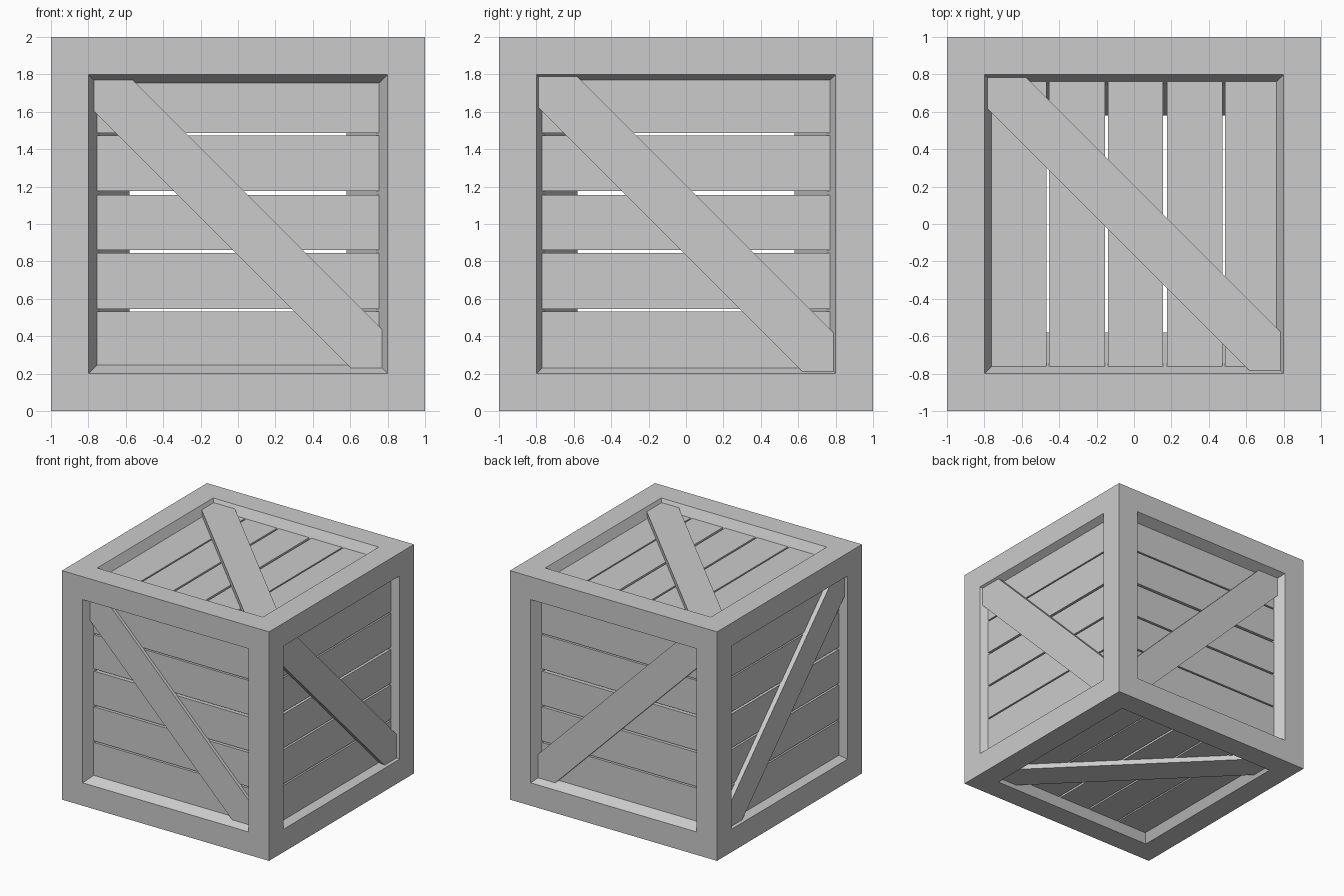
import bpy, bmesh
from mathutils import Vector

if "Cube" in bpy.data.objects:
    bpy.data.objects.remove(bpy.data.objects["Cube"])

OUT, OPEN, INNER = 1.0, 0.8, 0.58      # outer half size, opening, inner edge
GAPS = [(-0.460, 0.013), (-0.147, 0.016), (0.166, 0.020), (0.480, 0.012)]
THICK = 0.04
# axis: (normal, run, stack) indices, plank depth, brace depth
SIDES = {
    "front_back": ((1, 0, 2), 0.086, 0.058),
    "left_right": ((0, 1, 2), 0.060, 0.020),
    "top_bottom": ((2, 1, 0), 0.075, 0.030),
}


def place(axes, n, u, v):
    p = Vector((0, 0, 0))
    p[axes[0]], p[axes[1]], p[axes[2]] = n, u, v
    return p + Vector((0, 0, 1))


def finish(name, bm):
    bmesh.ops.remove_doubles(bm, verts=bm.verts, dist=1e-5)
    bmesh.ops.recalc_face_normals(bm, faces=bm.faces)
    me = bpy.data.meshes.new(name)
    bm.to_mesh(me)
    bm.free()
    bpy.context.collection.objects.link(bpy.data.objects.new(name, me))


def slab(name, axes, outline, n0, n1):
    """Extrude a flat outline between two depths along the side's normal."""
    bm = bmesh.new()
    f = bm.faces.new([bm.verts.new(place(axes, n0, u, v)) for u, v in outline])
    new = bmesh.ops.extrude_face_region(bm, geom=[f], use_keep_orig=True)["geom"]
    move = place(axes, n1 - n0, 0, 0) - Vector((0, 0, 1))
    bmesh.ops.translate(bm, vec=move, verts=[g for g in new if isinstance(g, bmesh.types.BMVert)])
    finish(name, bm)


# Outer frame: flat rims with sloped walls leading to the inner edges
bm = bmesh.new()
ring = [(-1, -1), (1, -1), (1, 1), (-1, 1)]
for axes, _, _ in SIDES.values():
    for s in (-1, 1):
        loops = [[place(axes, s * n, a * r, b * r) for a, b in ring]
                 for n, r in ((OUT, OUT), (OUT, OPEN), (INNER, INNER))]
        for la, lb in zip(loops, loops[1:]):
            for i in range(4):
                j = (i + 1) % 4
                bm.faces.new([bm.verts.new(p) for p in (la[i], la[j], lb[j], lb[i])])
finish("frame", bm)

# Planks and diagonal brace on each of the six sides
edges = [-0.785] + [e for c, g in GAPS for e in (c - g / 2, c + g / 2)] + [0.79]
C, H, W = 0.01, 0.80, 0.093            # brace centre, half run, half width offset
brace = [(C - H - W, C + H - W), (C + H - W, C - H - W),
         (C + H + W, C - H + W), (C - H + W, C + H + W)]
for side, (axes, plank_d, brace_d) in SIDES.items():
    names = side.split("_")
    if side == "front_back" or side == "left_right":
        order = names
    else:
        order = names[::-1]
    for s, label in zip((-1, 1), order):
        for k in range(5):
            a, b = edges[2 * k], edges[2 * k + 1]
            slab(f"{label}_plank_{k + 1}", axes,
                 [(-0.79, a), (0.79, a), (0.79, b), (-0.79, b)],
                 s * (OUT - plank_d), s * (OUT - plank_d - THICK))
        slab(f"{label}_brace", axes, brace,
             s * (OUT - brace_d), s * (OUT - plank_d - 0.005))
